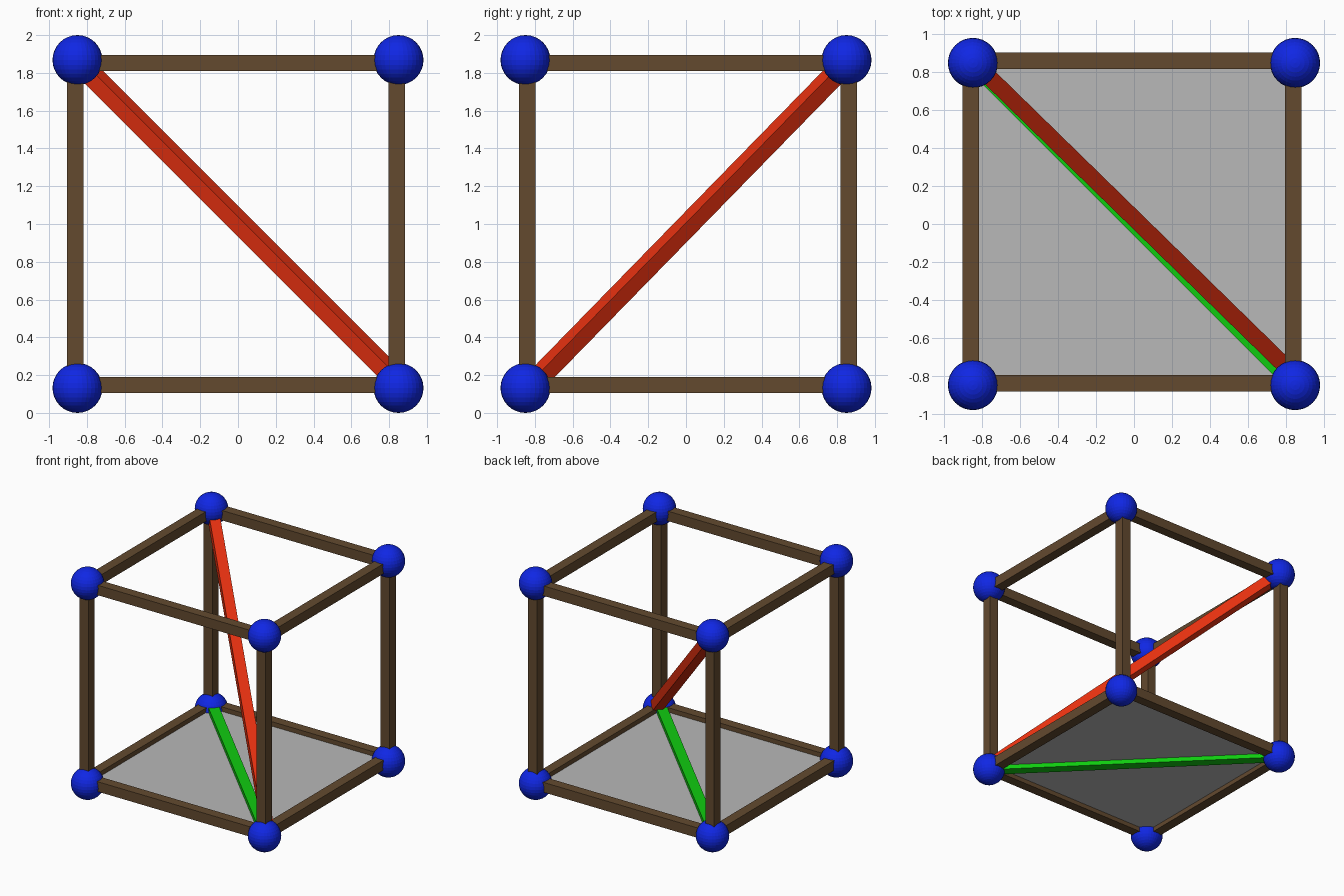
import bpy
import math
from mathutils import Vector, Matrix

if "Cube" in bpy.data.objects:
    bpy.data.objects.remove(bpy.data.objects["Cube"])


def colour(name, rgb):
    m = bpy.data.materials.new(name)
    m.diffuse_color = (*rgb, 1.0)
    m.use_nodes = True
    m.node_tree.nodes["Principled BSDF"].inputs["Base Color"].default_value = m.diffuse_color
    return m


BLUE = colour("blue", (0.005, 0.02, 0.78))
BROWN = colour("brown", (0.125, 0.068, 0.028))
RED = colour("red", (0.78, 0.03, 0.005))
GREEN = colour("green", (0.005, 0.60, 0.005))
GREY = colour("grey", (0.48, 0.48, 0.48))

ROD = 0.086            # side of the square rods
CX, CY = -0.01, 0.01   # the rod cage sits slightly off the ball centres
H = 0.851
LOW, HIGH = 0.147, 1.853


def box(name, size, matrix, mat):
    bpy.ops.mesh.primitive_cube_add(size=1)
    o = bpy.context.object
    o.name = name
    o.data.transform(matrix @ Matrix.Diagonal((*size, 1)))
    o.data.materials.append(mat)
    return o


def rod(name, a, b, mat):
    """Square rod from a to b, with one pair of sides kept vertical."""
    a, b = Vector(a), Vector(b)
    along = (b - a).normalized()
    if abs(along.z) > 0.99:
        side = Vector((1, 0, 0))
    else:
        side = Vector((0, 0, 1)).cross(along).normalized()
    up = along.cross(side)
    m = Matrix((along, side, up)).transposed().to_4x4()
    m.translation = (a + b) / 2
    return box(name, ((b - a).length, ROD, ROD), m, mat)


# corner balls
for sx in (-1, 1):
    for sy in (-1, 1):
        for z in (0.132, 1.868):
            bpy.ops.mesh.primitive_uv_sphere_add(
                segments=32, ring_count=16, radius=0.132,
                location=(sx * 0.85, sy * 0.85, z))
            ball = bpy.context.object
            ball.name = "corner_ball"
            ball.data.materials.append(BLUE)

# twelve edge rods
for s in (-1, 1):
    for z in (LOW, HIGH):
        rod("side_to_side_rod", (CX - H, CY + s * H, z), (CX + H, CY + s * H, z), BROWN)
        rod("front_to_back_rod", (CX + s * H, CY - H, z), (CX + s * H, CY + H, z), BROWN)
    for t in (-1, 1):
        rod("upright_rod", (CX + s * H, CY + t * H, LOW), (CX + s * H, CY + t * H, HIGH), BROWN)

# bottom face panel
box("base_panel", (2 * H, 2 * H, 0.008), Matrix.Translation((CX, CY, LOW)), GREY)

# diagonals of the bottom face and of the whole cube
rod("face_diagonal", (-0.85, 0.85, LOW), (0.85, -0.85, LOW), GREEN)
rod("space_diagonal", (-0.845, 0.855, 1.86), (0.875, -0.825, 0.14), RED)
